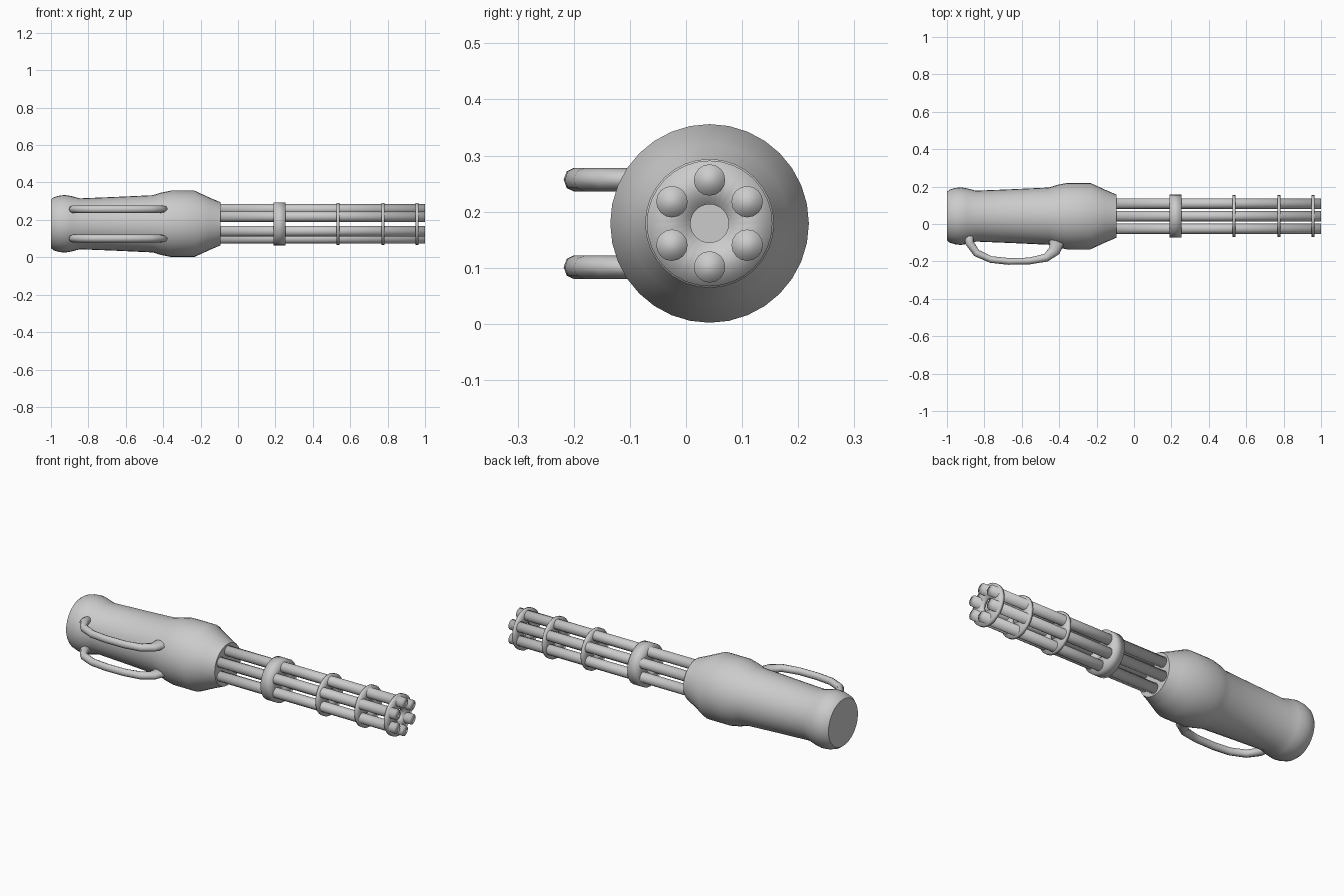
import bpy, bmesh
from math import cos, sin, pi, radians
from mathutils import Vector

if "Cube" in bpy.data.objects:
    bpy.data.objects.remove(bpy.data.objects["Cube"])

CY, CZ = 0.042, 0.179   # main axis runs along x


def finish(bm, name, angle=None):
    bmesh.ops.remove_doubles(bm, verts=bm.verts, dist=1e-5)
    bmesh.ops.recalc_face_normals(bm, faces=bm.faces)
    for f in bm.faces:
        f.smooth = True
    me = bpy.data.meshes.new(name)
    bm.to_mesh(me)
    bm.free()
    ob = bpy.data.objects.new(name, me)
    bpy.context.collection.objects.link(ob)
    if angle:
        bpy.ops.object.select_all(action='DESELECT')
        ob.select_set(True)
        bpy.context.view_layer.objects.active = ob
        bpy.ops.object.shade_smooth_by_angle(angle=radians(angle))
    return ob


def lathe(name, profile, segs, closed=False, y=CY, z=CZ, angle=None):
    """Revolve (x, radius) points about an x-parallel axis; cap open ends."""
    bm = bmesh.new()
    rings = [[bm.verts.new((x, y + r * sin(2 * pi * i / segs), z + r * cos(2 * pi * i / segs)))
              for i in range(segs)] for x, r in profile]
    pairs = list(zip(rings, rings[1:]))
    if closed:
        pairs.append((rings[-1], rings[0]))
    else:
        bm.faces.new(rings[0])
        bm.faces.new(rings[-1])
    for a, b in pairs:
        for i in range(segs):
            j = (i + 1) % segs
            bm.faces.new((a[i], a[j], b[j], b[i]))
    return finish(bm, name, angle)


def handle(name, z, path, half_h=0.021, segs=8):
    """Sweep an oval along (x, y, half width) points at height z."""
    bm = bmesh.new()
    pts = [Vector((p[0], p[1], z)) for p in path]
    rings = []
    for k, p in enumerate(pts):
        t = (pts[min(k + 1, len(pts) - 1)] - pts[max(k - 1, 0)]).normalized()
        n = Vector((-t.y, t.x, 0))
        rings.append([bm.verts.new(p + n * path[k][2] * cos(2 * pi * i / segs)
                                   + Vector((0, 0, half_h * sin(2 * pi * i / segs))))
                      for i in range(segs)])
    bm.faces.new(rings[0])
    bm.faces.new(rings[-1])
    for a, b in zip(rings, rings[1:]):
        for i in range(segs):
            j = (i + 1) % segs
            bm.faces.new((a[i], a[j], b[j], b[i]))
    return finish(bm, name)


# Main housing
lathe("housing", [(-1.0, 0.130), (-0.985, 0.142), (-0.955, 0.151), (-0.925, 0.154),
                  (-0.89, 0.148), (-0.845, 0.136), (-0.65, 0.144), (-0.456, 0.153),
                  (-0.41, 0.167), (-0.36, 0.177), (-0.232, 0.177), (-0.152, 0.140),
                  (-0.093, 0.115)], 32, angle=40)

# Six barrels around the axis
for k in range(6):
    a = k * pi / 3
    lathe(f"barrel_{k + 1}", [(-0.12, 0.028), (1.0, 0.028)], 16,
          y=CY + 0.0775 * sin(a), z=CZ + 0.0775 * cos(a))

# Barrel clamp and thin plates, each with a centre hole
for name, x0, x1, r in (("barrel_clamp", 0.19, 0.253, 0.115), ("plate_1", 0.527, 0.543, 0.112),
                        ("plate_2", 0.767, 0.783, 0.112), ("plate_3", 0.95, 0.966, 0.112)):
    lathe(name, [(x0, 0.034), (x0, r), (x1, r), (x1, 0.034)], 32, closed=True)

# Two side handles
grip = [(-0.885, -0.04, 0.025), (-0.88, -0.10, 0.023), (-0.842, -0.155, 0.02),
        (-0.765, -0.19, 0.018), (-0.67, -0.20, 0.018), (-0.56, -0.198, 0.018),
        (-0.47, -0.18, 0.022), (-0.425, -0.142, 0.032), (-0.412, -0.095, 0.042),
        (-0.415, -0.04, 0.040)]
handle("upper_handle", CZ + 0.078, grip)
handle("lower_handle", CZ - 0.078, grip)
